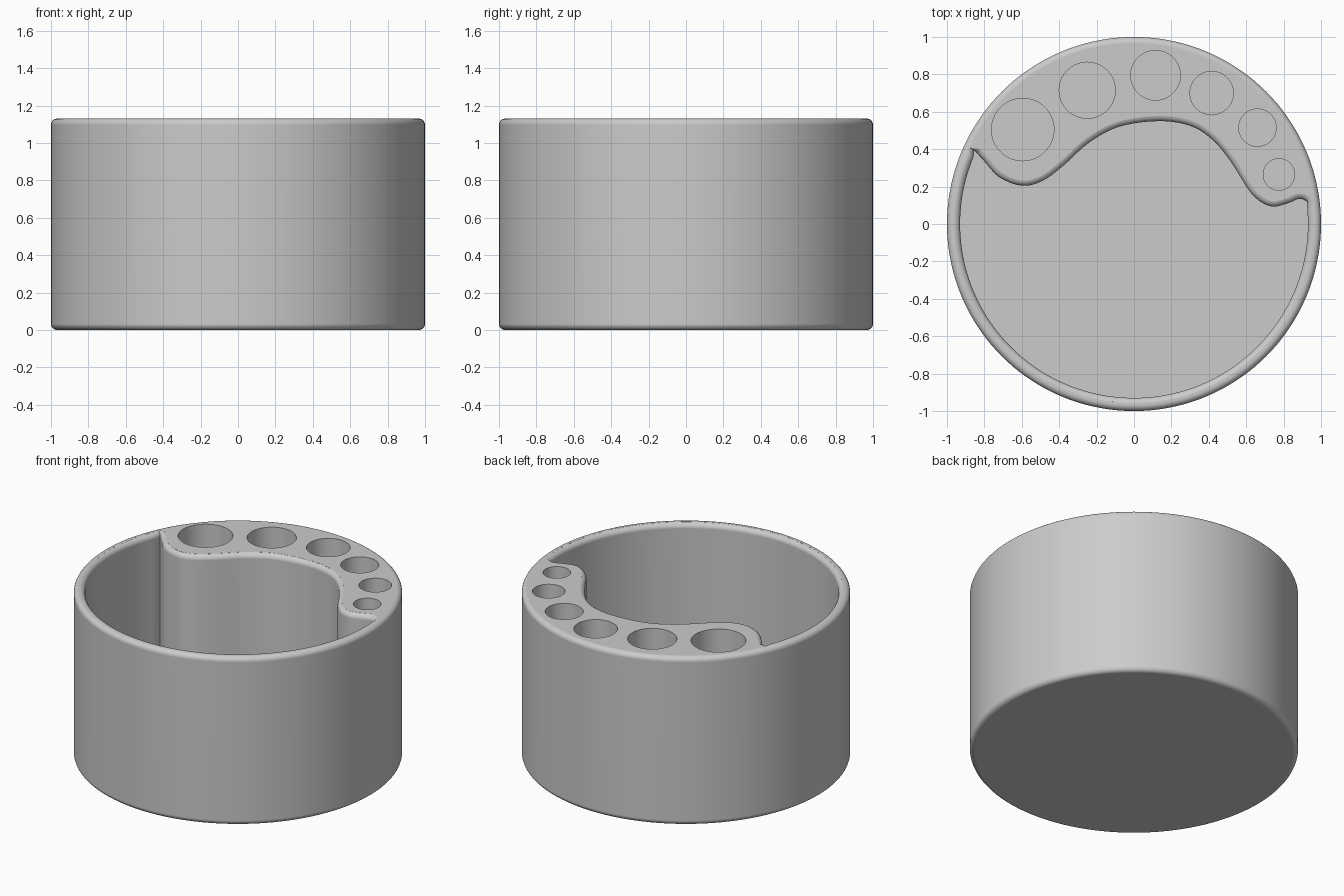
import bpy
import bmesh
from math import cos, sin, pi, radians, atan2
from mathutils import Vector

cube = bpy.data.objects.get("Cube")
if cube:
    bpy.data.objects.remove(cube)

HEIGHT, FLOOR, FILLET, INNER = 1.13, 0.07, 0.033, 0.93

grey = bpy.data.materials.new("plain grey")
grey.use_nodes = True
colour = (0.6, 0.6, 0.6, 1)
grey.diffuse_color = colour
grey.node_tree.nodes["Principled BSDF"].inputs["Base Color"].default_value = colour


def loft(name, rings):
    """Closed solid through a stack of equal-length rings, bottom to top."""
    bm = bmesh.new()
    loops = [[bm.verts.new(p) for p in ring] for ring in rings]
    n = len(loops[0])
    for a, b in zip(loops, loops[1:]):
        for i in range(n):
            j = (i + 1) % n
            bm.faces.new((a[i], a[j], b[j], b[i]))
    bm.faces.new(loops[0][::-1])
    bm.faces.new(loops[-1])
    bmesh.ops.recalc_face_normals(bm, faces=bm.faces)
    mesh = bpy.data.meshes.new(name)
    bm.to_mesh(mesh)
    bm.free()
    mesh.materials.append(grey)
    obj = bpy.data.objects.new(name, mesh)
    bpy.context.collection.objects.link(obj)
    return obj


def circle(x, y, r, z, n):
    return [(x + r * cos(2 * pi * i / n), y + r * sin(2 * pi * i / n), z) for i in range(n)]


def spline(pts, steps):
    """Smooth open curve through the points."""
    pts = [Vector(p) for p in pts]
    pts = [pts[0] * 2 - pts[1]] + pts + [pts[-1] * 2 - pts[-2]]
    out = []
    for a, b, c, d in zip(pts, pts[1:], pts[2:], pts[3:]):
        for k in range(steps):
            t = k / steps
            out.append(0.5 * (2 * b + (c - a) * t + (2 * a - 5 * b + 4 * c - d) * t ** 2
                              + (3 * b - a - 3 * c + d) * t ** 3))
    return out + [pts[-2]]


# Round body with softened top and bottom edges
arc = [radians(15 * k) for k in range(7)]
profile = [(1 - FILLET + FILLET * sin(a), FILLET - FILLET * cos(a)) for a in arc]
profile += [(r, HEIGHT - z) for r, z in reversed(profile)]
body = loft("desk_pot", [circle(0, 0, r, z, 144) for r, z in profile])

# Main compartment outline: wavy divider, then the round outer wall
wave = spline([(-0.855, 0.395), (-0.80, 0.335), (-0.72, 0.25), (-0.60, 0.205), (-0.49, 0.23),
               (-0.38, 0.31), (-0.24, 0.435), (-0.08, 0.52), (0.13, 0.55), (0.30, 0.525),
               (0.42, 0.45), (0.52, 0.33), (0.63, 0.16), (0.73, 0.095), (0.82, 0.11),
               (0.885, 0.135), (0.925, 0.12)], 5)
start, end = atan2(0.08, 0.93), atan2(0.36, -0.86) - 2 * pi
wall = [Vector((cos(a), sin(a))) * INNER
        for a in (start + (end - start) * i / 80 for i in range(81))]
outline = wave + wall
count = len(outline)
normals = []
for i in range(count):
    t = (outline[(i + 1) % count] - outline[i - 1]).normalized()
    normals.append(Vector((-t.y, t.x)))


def offset_ring(d, z):
    return [(*(p + n * d), z) for p, n in zip(outline, normals)]


# The compartment flares at the top to round over its lip
flare = [radians(a) for a in (0, 16, 32, 48, 64, 80)]
rings = [offset_ring(0, FLOOR)]
rings += [offset_ring(FILLET * (1 - cos(a)), HEIGHT - FILLET + FILLET * sin(a)) for a in flare]
rings.append(offset_ring(FILLET * 0.83, HEIGHT + 0.1))
cutters = [loft("compartment_cutter", rings)]

# Six pen holes of falling size along the back
for x, y, r in [(-0.595, 0.505, 0.167), (-0.25, 0.715, 0.15), (0.115, 0.795, 0.133),
                (0.415, 0.70, 0.116), (0.66, 0.515, 0.10), (0.775, 0.265, 0.084)]:
    cutters.append(loft("pen_hole_cutter", [circle(x, y, r, FLOOR, 64),
                                            circle(x, y, r, HEIGHT + 0.1, 64)]))

# Cut all the openings
for cutter in cutters:
    mod = body.modifiers.new("opening", "BOOLEAN")
    mod.operation = "DIFFERENCE"
    mod.solver = "EXACT"
    mod.object = cutter
bpy.ops.object.select_all(action="DESELECT")
bpy.context.view_layer.objects.active = body
body.select_set(True)
for mod in list(body.modifiers):
    bpy.ops.object.modifier_apply(modifier=mod.name)
for cutter in cutters:
    bpy.data.objects.remove(cutter)

# Smooth curved walls, crisp hole edges and flat top
bpy.ops.object.shade_smooth_by_angle(angle=radians(35))
weighted = body.modifiers.new("flat top shading", "WEIGHTED_NORMAL")
weighted.keep_sharp = True
